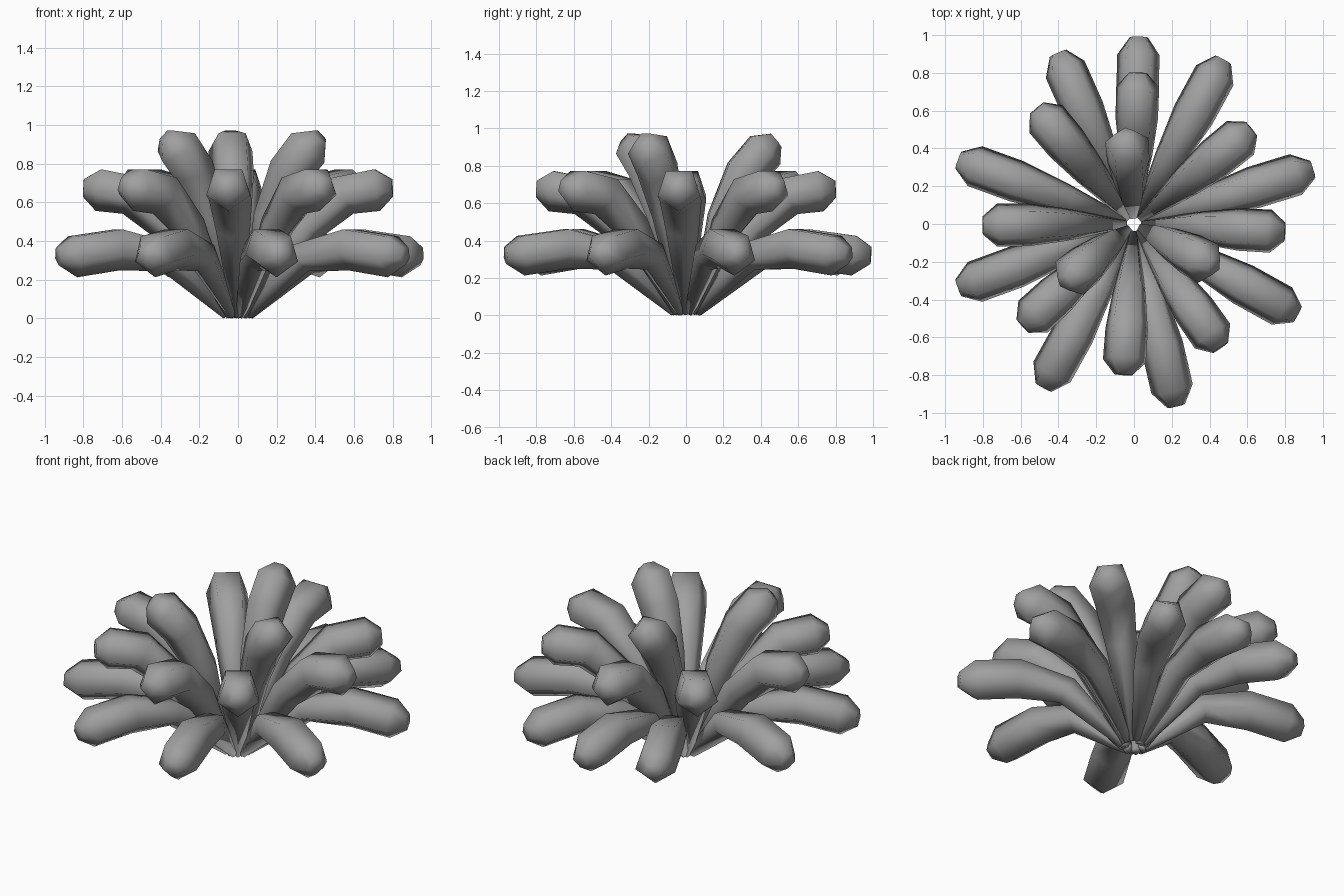
import bpy, bmesh
from math import sin, cos, pi, radians
from mathutils import Vector

cube = bpy.data.objects.get("Cube")
if cube:
    bpy.data.objects.remove(cube, do_unlink=True)

grey = bpy.data.materials.new("mid_grey")
grey.use_nodes = True
colour = (0.35, 0.35, 0.35, 1)
grey.diffuse_color = colour
grey.node_tree.nodes["Principled BSDF"].inputs["Base Color"].default_value = colour

SIDES = 5


def petal(name, path, angle):
    """Five-sided tube, flat side up, along (reach, height, radius) stations."""
    a = radians(angle)
    out = Vector((cos(a), sin(a), 0))
    side = Vector((-sin(a), cos(a), 0))
    up = Vector((0, 0, 1))
    centres = [out * r + up * z for r, z, _ in path]
    bm = bmesh.new()
    rings = []
    for i, (_, _, radius) in enumerate(path):
        before = centres[max(i - 1, 0)]
        after = centres[min(i + 1, len(path) - 1)]
        tangent = (after - before).normalized()
        normal = tangent.cross(side)
        ring = []
        for k in range(SIDES):
            t = -pi / 2 + 2 * pi * k / SIDES
            ring.append(bm.verts.new(
                centres[i] + (side * cos(t) + normal * sin(t)) * radius))
        rings.append(ring)
    for lower, upper in zip(rings, rings[1:]):
        for k in range(SIDES):
            n = (k + 1) % SIDES
            bm.faces.new((lower[k], lower[n], upper[n], upper[k]))
    bm.faces.new(rings[0][::-1])
    bm.faces.new(rings[-1])
    bmesh.ops.recalc_face_normals(bm, faces=bm.faces)
    for f in bm.faces:
        f.smooth = True
    mesh = bpy.data.meshes.new(name)
    bm.to_mesh(mesh)
    bm.free()
    mesh.materials.append(grey)
    bpy.context.collection.objects.link(bpy.data.objects.new(name, mesh))


# Each tier: side profile of one petal, then the directions it is repeated in
tiers = {
    "outer_petal": (
        [(0.06, 0.02, 0.028), (0.38, 0.32, 0.085), (0.66, 0.365, 0.118),
         (0.90, 0.33, 0.118), (0.99, 0.325, 0.05)],
        [17, 61.5, 88.5, 114, 160, 200, 241, 283, 331]),
    "middle_petal": (
        [(0.055, 0.016, 0.028), (0.35, 0.47, 0.093), (0.54, 0.645, 0.118),
         (0.72, 0.675, 0.12), (0.80, 0.68, 0.05)],
        [39, 88.5, 130, 180.5, 222.5, 266, 305, 357]),
    "inner_petal": (
        [(0.05, 0.008, 0.028), (0.19, 0.52, 0.09), (0.31, 0.765, 0.118),
         (0.42, 0.89, 0.12), (0.48, 0.94, 0.05)],
        [95, 220, 332]),
}
for name, (path, angles) in tiers.items():
    for i, angle in enumerate(angles):
        petal(f"{name}_{i + 1}", path, angle)
